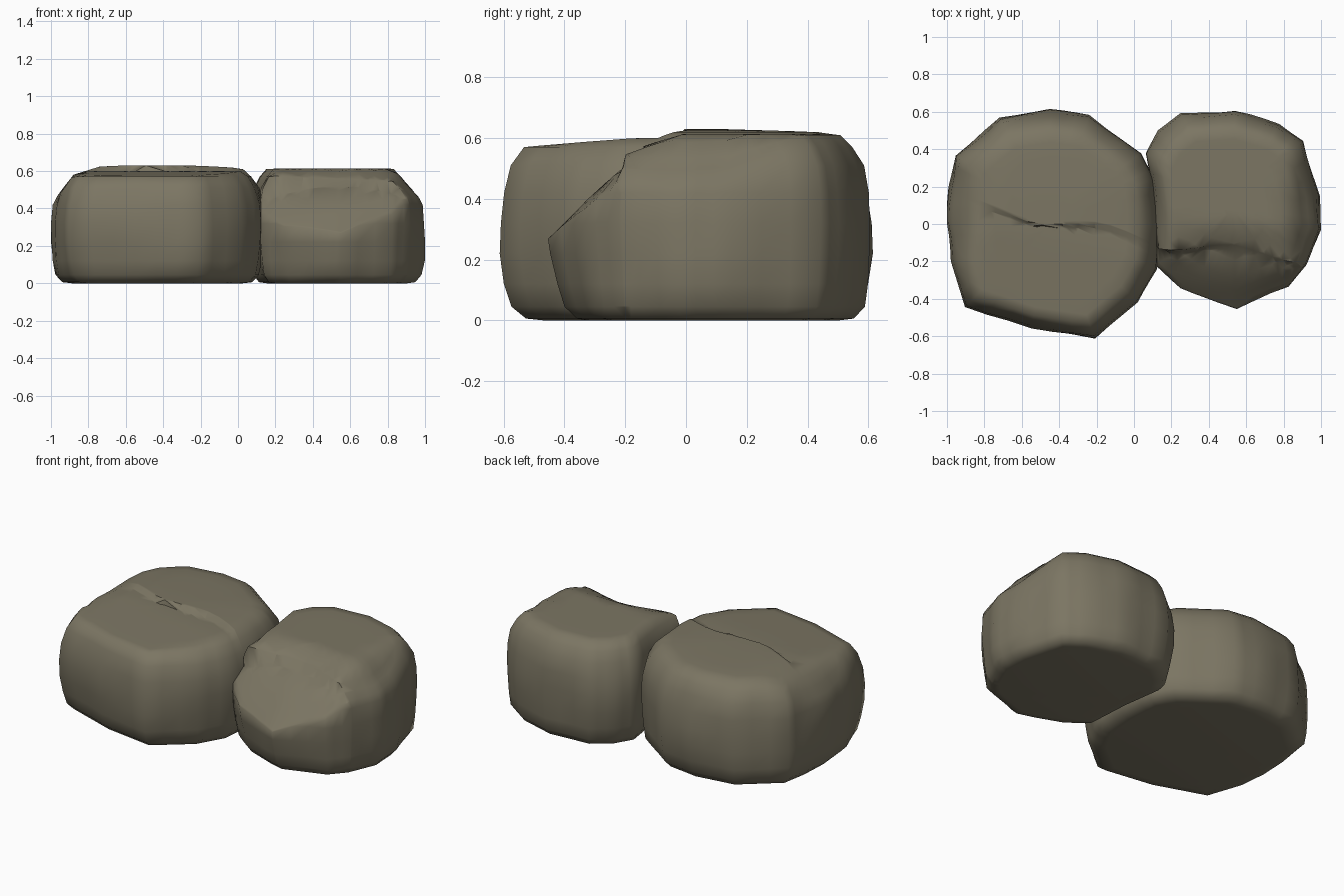
import bpy, bmesh, math
from mathutils import Vector, noise

if "Cube" in bpy.data.objects:
    bpy.data.objects.remove(bpy.data.objects["Cube"], do_unlink=True)

stone = bpy.data.materials.new("olive grey stone")
stone.use_nodes = True
COLOUR = (0.2, 0.18, 0.125, 1)
stone.diffuse_color = COLOUR
bsdf = stone.node_tree.nodes["Principled BSDF"]
bsdf.inputs["Base Color"].default_value = COLOUR
bsdf.inputs["Roughness"].default_value = 0.9

# Height and width of each layer of a boulder, from the base to the crown
LAYERS = [(0, 0.8), (0.006, 0.89), (0.045, 0.96), (0.12, 0.985), (0.22, 1), (0.32, 1),
          (0.42, 0.985), (0.51, 0.945), (0.57, 0.88), (0.61, 0.805), (0.619, 0.7),
          (0.624, 0.55), (0.628, 0.4), (0.63, 0.25), (0.63, 0.1)]


def subdivide(points, steps):
    """Even points along a closed outline."""
    result = []
    for a, b in zip(points, points[1:] + points[:1]):
        result += [Vector(a).lerp(Vector(b), i / steps) for i in range(steps)]
    return result


def boulder(name, outline, crack, carve, undercut):
    """Stack layers of the outline, split the crown along a crack, carve the front."""
    centre = sum((Vector(p) for p in outline), Vector((0, 0))) / len(outline)
    bm = bmesh.new()
    rings = []
    for z, width in LAYERS:
        ring = [centre + (p - centre) * width for p in subdivide(outline, 3)]
        rings.append([bm.verts.new((p.x, p.y, z)) for p in ring])
    for low, high in zip(rings, rings[1:]):
        for i in range(len(low)):
            j = (i + 1) % len(low)
            bm.faces.new((low[i], low[j], high[j], high[i]))
    bm.faces.new(rings[0][::-1])
    bm.faces.new(rings[-1])

    # Two close cuts give the crack a crisp step
    start, end = (Vector((*p, 0)) for p in crack)
    along = (end - start).normalized()
    front = Vector((along.y, -along.x, 0))
    for offset in (0, 0.025):
        bmesh.ops.bisect_plane(bm, geom=bm.verts[:] + bm.edges[:] + bm.faces[:],
                               plane_co=start + front * offset, plane_no=front)
    for v in bm.verts:
        ahead = (v.co - start).dot(front)
        v.co.z = min(v.co.z, carve(v.co.x, v.co.y, ahead))
        if v.co.z > 0.45:
            # Meandering crack
            v.co.y -= 0.03 * math.sin(v.co.x * 9) * max(0, 1 - abs(ahead) / 0.13)
        elif v.co.z < 0.25:
            # Front foot tucked in
            v.co.y += undercut * (0.25 - v.co.z) * max(0, ahead)
        # Gentle weathering on the sides
        if 0.03 < v.co.z < 0.56:
            out = Vector((v.co.x - centre.x, v.co.y - centre.y, 0)).normalized()
            v.co += out * (noise.noise(v.co * 4 + Vector((3, 1, 7))) * 0.016 - 0.003)
    bmesh.ops.triangulate(bm, faces=[f for f in bm.faces if len(f.verts) > 4])
    bmesh.ops.recalc_face_normals(bm, faces=bm.faces[:])
    mesh = bpy.data.meshes.new(name)
    bm.to_mesh(mesh)
    bm.free()
    mesh.materials.append(stone)
    obj = bpy.data.objects.new(name, mesh)
    bpy.context.collection.objects.link(obj)
    bpy.ops.object.select_all(action="DESELECT")
    obj.select_set(True)
    bpy.context.view_layer.objects.active = obj
    bpy.ops.object.shade_smooth_by_angle(angle=math.radians(65))


def carve_large(x, y, ahead):
    # Crown with a two-step bevel on its outer end
    crown = min(0.633 - 0.03 * max(0, y), 0.63 + 0.31 * (x + 0.72), 0.58 + 1.33 * (x + 0.88))
    if ahead < 0.01:
        return crown
    # Broad front slope with a falling facet on its inner side
    beyond = (x - 0.02) * 0.87 - (y + 0.08) * 0.48
    return min(crown, 0.607 - 0.07 * ahead, 0.6 - 0.7 * max(0, beyond - 0.05))


def carve_small(x, y, ahead):
    # Crown bevelled on its outer end
    crown = min(0.613, 0.613 - 1.05 * (x - 0.83))
    if ahead < 0.01:
        return crown - 0.4 * max(0, -y - 0.01)
    # Steep broken front, highest in the middle
    front = 0.525 - 0.25 * ahead - 0.7 * max(0, ahead - 0.05) - 0.5 * (x - 0.54) ** 2
    return min(crown, front)


boulder("large_boulder",
        [(-1, 0), (-0.98, -0.2), (-0.9, -0.44), (-0.55, -0.56), (-0.21, -0.61),
         (0.02, -0.42), (0.12, -0.24), (0.14, 0), (0.12, 0.25), (0.04, 0.38),
         (-0.24, 0.58), (-0.45, 0.61), (-0.72, 0.57), (-0.96, 0.37), (-0.99, 0.2)],
        [(-1, 0.12), (0.12, -0.08)], carve_large, 0.1)

boulder("small_boulder",
        [(0.12, -0.22), (0.25, -0.34), (0.44, -0.42), (0.55, -0.455), (0.83, -0.34),
         (0.92, -0.22), (1, -0.03), (0.99, 0.15), (0.91, 0.45), (0.78, 0.54),
         (0.54, 0.61), (0.25, 0.59), (0.13, 0.5), (0.06, 0.38), (0.1, 0.1)],
        [(0.2, -0.11), (0.88, -0.18)], carve_small, 0.6)
